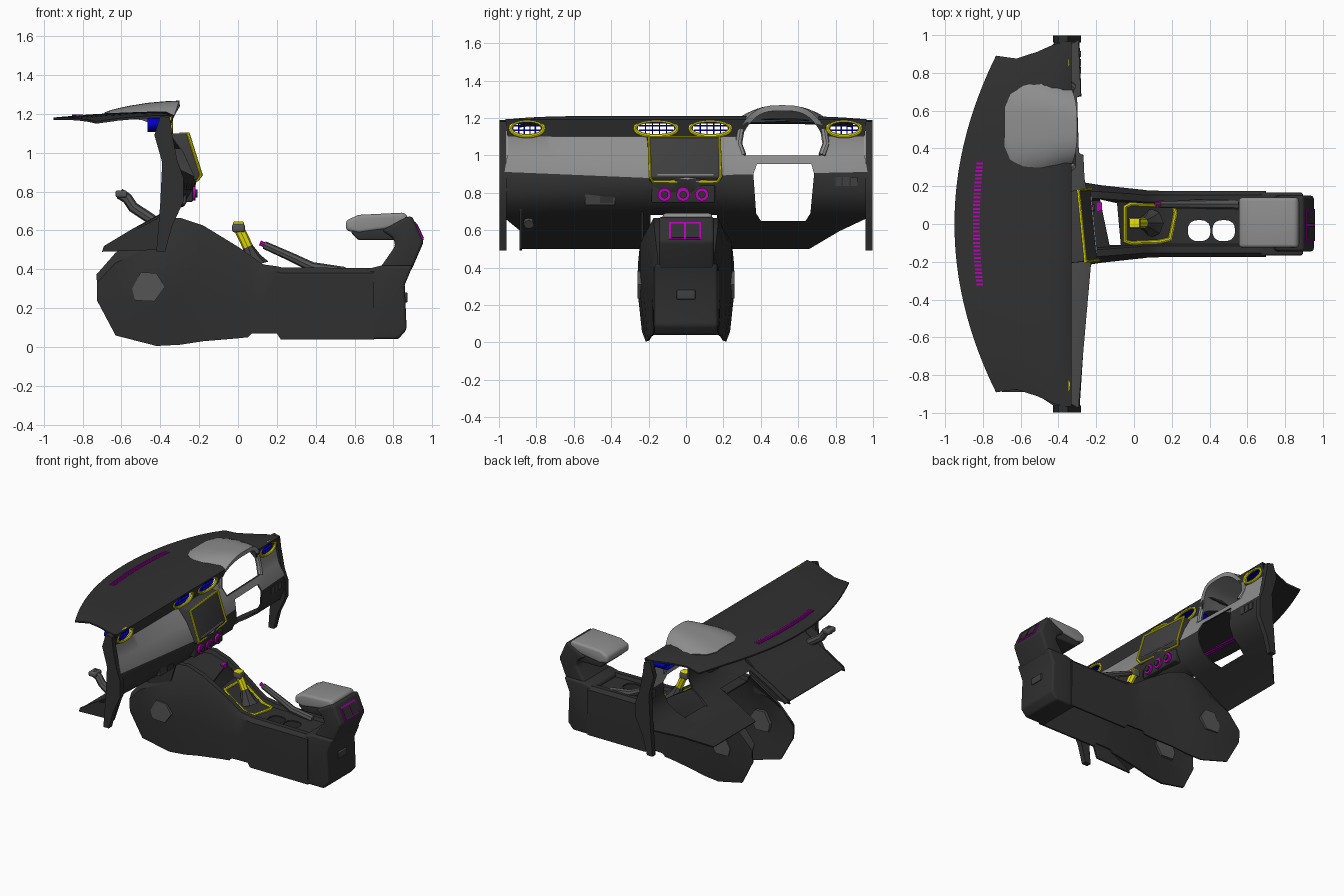
import bpy, bmesh, math

cube = bpy.data.objects.get("Cube")
if cube:
    bpy.data.objects.remove(cube, do_unlink=True)


def material(name, r, g, b):
    m = bpy.data.materials.new(name)
    m.use_nodes = True
    m.diffuse_color = (r, g, b, 1)
    bsdf = next(n for n in m.node_tree.nodes if n.type == "BSDF_PRINCIPLED")
    bsdf.inputs["Base Color"].default_value = (r, g, b, 1)
    return m


DARK = material("dark plastic", .03, .03, .03)
LIGHT = material("light grey trim", .27, .27, .27)
MID = material("mid grey", .09, .09, .09)
SCREEN = material("charcoal", .05, .05, .05)
YELLOW = material("yellow trim", .8, .75, 0)
BLUE = material("blue grille", 0, 0, .55)
MAGENTA = material("magenta accent", .5, 0, .5)
made = []


def register(name, me):
    ob = bpy.data.objects.new(name, me)
    bpy.context.collection.objects.link(ob)
    made.append(ob)
    return ob


def add(name, bm, *mats):
    bmesh.ops.recalc_face_normals(bm, faces=bm.faces)
    me = bpy.data.meshes.new(name)
    bm.to_mesh(me)
    bm.free()
    for m in mats:
        me.materials.append(m)
    return register(name, me)


def evaluated_mesh(ob):
    dg = bpy.context.evaluated_depsgraph_get()
    return bpy.data.meshes.new_from_object(ob.evaluated_get(dg))


def bake(ob):
    """Replace the mesh by its modified version."""
    me = evaluated_mesh(ob)
    ob.modifiers.clear()
    ob.data = me


def prism(name, pts, axis, a, b, mat, bevel=0):
    """Extrude a 2D outline along an axis from a to b."""
    place = {"x": lambda p, d: (d, *p), "y": lambda p, d: (p[0], d, p[1]),
             "z": lambda p, d: (*p, d)}[axis]
    bm = bmesh.new()
    lo, hi = [[bm.verts.new(place(p, d)) for p in pts] for d in (a, b)]
    bm.faces.new(lo)
    bm.faces.new(hi)
    for i in range(len(pts)):
        j = (i + 1) % len(pts)
        bm.faces.new((lo[i], lo[j], hi[j], hi[i]))
    ob = add(name, bm, mat)
    if bevel:
        m = ob.modifiers.new("bevel", "BEVEL")
        m.width, m.segments, m.limit_method = bevel, 4, "ANGLE"
        bake(ob)
    return ob


def box(name, x, y, z, mat, bevel=0):
    return prism(name, [(x[0], y[0]), (x[1], y[0]), (x[1], y[1]), (x[0], y[1])],
                 "z", z[0], z[1], mat, bevel)


def tube(name, pts, r, mat, closed=False, radii=None):
    cu = bpy.data.curves.new(name, "CURVE")
    cu.dimensions, cu.bevel_depth, cu.bevel_resolution = "3D", r, 2
    cu.use_fill_caps = True
    sp = cu.splines.new("POLY")
    sp.points.add(len(pts) - 1)
    for i, p in enumerate(pts):
        sp.points[i].co = (*p, 1)
        sp.points[i].radius = radii[i] if radii else 1
    sp.use_cyclic_u = closed
    path = bpy.data.objects.new(name + " path", cu)
    bpy.context.collection.objects.link(path)
    me = evaluated_mesh(path)
    bpy.data.objects.remove(path)
    me.materials.clear()
    me.materials.append(mat)
    return register(name, me)


def loft(name, rows, mats, rule=lambda i, j: 0, thick=.012):
    """Skin rows of points; rule gives the material, or None for no face."""
    bm = bmesh.new()
    grid = [[bm.verts.new(p) for p in row] for row in rows]
    for i in range(len(grid) - 1):
        for j in range(len(grid[0]) - 1):
            k = rule(i, j)
            if k is not None:
                f = bm.faces.new((grid[i][j], grid[i + 1][j], grid[i + 1][j + 1], grid[i][j + 1]))
                f.material_index = k
    bmesh.ops.delete(bm, geom=[v for v in bm.verts if not v.link_faces], context="VERTS")
    ob = add(name, bm, *mats)
    m = ob.modifiers.new("thickness", "SOLIDIFY")
    m.thickness, m.offset = thick, 0
    bake(ob)
    return ob


def cut(ob, cutters):
    for c in cutters:
        m = ob.modifiers.new("cut", "BOOLEAN")
        m.operation, m.object, m.solver = "DIFFERENCE", c, "EXACT"
        bpy.context.view_layer.update()
        bake(ob)
        made.remove(c)
        bpy.data.objects.remove(c)


def oval(cy, cz, w, h, n=24, power=.95):
    out = []
    for i in range(n):
        c, s = math.cos(math.tau * i / n), math.sin(math.tau * i / n)
        out.append((cy + w * math.copysign(abs(c) ** power, c),
                    cz + h * math.copysign(abs(s) ** power, s)))
    return out


# Dashboard skin: top sheet, vent strip, light band, knee panel curling under
# sheet: depth fraction, z, half width
SHEET = [(0, 1.175, .89), (.3, 1.19, .875), (.6, 1.2, .91), (.85, 1.205, .95), (1, 1.205, .965)]
# face: x, z, half width on passenger and driver side, centre bulge, centre drop
FACE = [(-.335, 1.19, .965, .965, 0, 0), (-.36, 1.10, .955, .955, 0, 0), (-.335, 1.0, .955, .955, .06, 0),
        (-.3, .91, .97, .97, .085, .04), (-.295, .81, .99, .99, .065, 0), (-.33, .73, .99, .99, .05, 0),
        (-.41, .67, .97, .97, 0, 0), (-.54, .6, .885, .82, 0, 0), (-.69, .505, .88, .66, 0, 0)]


def dash_row(t):
    front = -.95 + .22 * t * t
    row = [(front + (-.37 - front) * f, w * t, z - .02 * t ** 6) for f, z, w in SHEET]
    bulge = (1 - abs(t)) * (1 - .5 * min(1, max(0, 4 * t)))
    return row + [(x + b * bulge, (wd if t > 0 else wp) * t, z - d * bulge) for x, z, wp, wd, b, d in FACE]


dash = loft("dashboard", [dash_row(-1 + i / 20) for i in range(41)], (DARK, LIGHT),
            lambda i, j: 1 if j in (6, 7) else 0)
VENTS = [(-.85, .088), (-.16, .112), (.13, .108), (.845, .088)]
BINNACLE = [(.31, 1.0), (.72, 1.0), (.74, 1.05), (.72, 1.13), (.66, 1.22), (.37, 1.22),
            (.31, 1.13), (.29, 1.05)]
COLUMN = [(.4, .65), (.64, .65), (.665, .69), (.685, .9), (.67, .955), (.38, .955), (.36, .9), (.375, .69)]
cutters = [prism("vent_cutter", oval(y, 1.145, w, .041), "x", -.5, -.2, DARK) for y, w in VENTS]
cutters += [prism("binnacle_cutter", BINNACLE, "x", -.62, -.1, DARK),
            prism("column_cutter", COLUMN, "x", -.6, -.1, DARK),
            box("tunnel_cutter", (-.9, -.1), (-.19, .165), (.4, .68), DARK)]
cut(dash, cutters)

END = [(-.43, 1.09), (-.40, 1.19), (-.35, 1.18), (-.34, 1.1), (-.31, .95), (-.28, .87), (-.28, .75),
       (-.34, .62), (-.375, .49), (-.42, .49), (-.4, .74), (-.39, .95)]
UNDER = [(-.33, .74), (-.41, .68), (-.54, .61), (-.69, .52), (-.7, .49), (-.41, .5)]
for side, y in ((-1, .87), (1, .93)):
    prism("dash_end_cap", END, "y", side * .96, side * .998, DARK)
for y in (-.89, -.24):
    prism("glovebox_wall", UNDER, "y", y, y + .012, DARK)

# Instrument hood: x, half width, crown height, edge height
HOOD = [(-.68, .10, 1.194, 1.19), (-.64, .17, 1.208, 1.19), (-.56, .21, 1.226, 1.19),
        (-.46, .232, 1.242, 1.18), (-.37, .236, 1.25, 1.15), (-.3, .228, 1.253, 1.11)]
rows = []
for n, (x, w, top, edge) in enumerate(HOOD):
    vs = [-1 + i / 9 for i in range(19)]
    rows.append([(x - .012 * n * abs(v) ** 3, .515 + w * v, edge + (top - edge) * (1 - abs(v) ** 3.2))
                 for v in vs])
loft("instrument_hood", rows, (LIGHT,), thick=.03)
for s in (-1, 1):
    tube("hood_leg", [(-.36, .515 + s * .222, 1.14), (-.35, .515 + s * .234, 1.06),
                      (-.325, .515 + s * .212, 1.0)], .02, LIGHT)

# Air vents: trim ring, barrel and open grille
for y, w in VENTS:
    tube("vent_ring", [(-.346, *p) for p in oval(y, 1.145, w, .042)], .011, YELLOW, True)
    inner = oval(y, 1.145, w - .012, .036)
    loft("vent_barrel", [[(x, *p) for p in inner + inner[:1]] for x in (-.465, -.36)], (BLUE,), thick=.004)
    for z in (1.131, 1.155):
        box("vent_slat", (-.40, -.355), (y - w * .82, y + w * .82), (z, z + .006), BLUE)
    for k in (-.5, -.17, .17, .5):
        box("vent_fin", (-.44, -.37), (y + k * w - .003, y + k * w + .003), (1.112, 1.178), BLUE)

# Windscreen defroster: slots in the top sheet
for i in range(33):
    y = -.32 + i * .02
    x = -.835 + .18 * y * y
    box("defroster_slot", (x - .018, x + .018), (y - .005, y + .005), (1.172, 1.196), MAGENTA)


# Centre screen, turned towards the driver
def turn(ob):
    ob.rotation_euler.z, ob.location = .1, (-.008, .027, 0)


turn(prism("screen_body", [(-.37, 1.1), (-.272, 1.1), (-.205, .885), (-.225, .86), (-.36, .86)],
           "y", -.2, .18, SCREEN, .006))
turn(tube("screen_trim", [(-.27, -.2, 1.098), (-.202, -.2, .885), (-.222, -.185, .86), (-.222, .165, .86),
                          (-.202, .18, .885), (-.27, .18, 1.098)], .009, YELLOW, True))
turn(box("screen_slot", (-.24, -.203), (-.16, .14), (.893, .901), LIGHT))
box("control_panel", (-.29, -.232), (-.185, .155), (.745, .84), DARK, .01)
for y in (-.115, -.015, .085):
    prism("knob_ring", oval(y, .79, .036, .036, 20, 1), "x", -.25, -.218, MAGENTA)
    prism("knob", oval(y, .79, .02, .02, 20, 1), "x", -.25, -.208, DARK)

# Small panel fittings
box("glovebox_handle", (-.3, -.268), (-.54, -.38), (.735, .79), SCREEN)
box("glovebox_latch", (-.3, -.264), (-.46, -.39), (.745, .78), DARK)
for y in (.815, .857, .9):
    box("switch", (-.31, -.281), (y - .017, y + .017), (.835, .885), SCREEN)
tube("support_arm", [(-.61, -.84, .79), (-.57, -.84, .765), (-.54, -.84, .72), (-.45, -.84, .66),
                     (-.41, -.84, .63)], .028, MID)
box("support_pad", (-.63, -.57), (-.88, -.80), (.77, .805), MID, .01)

# Centre console shell: x, bottom, crease, top, half widths bottom, crease, top
CONSOLE = [(-.725, .24, .33, .37, .24, .245, .22), (-.63, .06, .43, .48, .23, .25, .21),
           (-.42, .006, .53, .65, .21, .24, .17), (-.3, .012, .54, .66, .2, .22, .17),
           (-.18, .03, .5, .62, .19, .2, .168), (0, .045, .42, .51, .17, .18, .155),
           (.05, .05, .41, .475, .17, .175, .15), (.07, .07, .4, .46, .17, .172, .15),
           (.13, .07, .39, .42, .165, .17, .15), (.2, .07, .385, .41, .165, .17, .15),
           (.22, .04, .38, .405, .165, .17, .15), (.7, .04, .38, .4, .165, .17, .15)]
rows = []
for x, zb, zc, zt, wb, wc, wt in CONSOLE:
    half = [(wb, zb), (wc, (zb + zc) / 2), (wc, zc), (wt, zt), (wt - .03, zt), (wt - .04, zt - .025)]
    rows.append([(x, -w, z) for w, z in half] + [(x, w, z) for w, z in reversed(half)])
console = loft("centre_console", rows, (DARK,), lambda i, j: None if i < 2 and 3 <= j <= 7 else 0)
cut(console, [prism("tray_cutter", [(-.18, .13), (-.09, .11), (-.07, -.11), (-.13, -.11)],
                    "z", .45, .8, DARK)] +
    [prism("cup_cutter", oval(x, -.035, .06, .056, 20, .8), "z", .3, .5, DARK) for x in (.345, .475)])
box("tray_socket", (-.195, -.17), (.07, .115), (.58, .61), MAGENTA)
PATCH = [(-.545, .3), (-.5, .385), (-.42, .38), (-.375, .31), (-.43, .235), (-.53, .24)]
for s in (-1, 1):
    prism("side_patch", PATCH, "y", s * .215, s * .258, MID)

# Rear end, narrower post and armrest
prism("console_rear", [(.66, .4), (.74, .42), (.9, .42), (.858, .32), (.868, .09), (.825, .04), (.66, .04)],
      "y", -.168, .168, DARK, .015)
prism("rear_post", [(.71, .39), (.74, .42), (.81, .52), (.8, .56), (.74, .6), (.86, .665), (.895, .675),
                    (.955, .54), (.89, .39)], "y", -.145, .15, DARK, .02)
prism("armrest_base", [(.58, .59), (.62, .55), (.84, .55), (.88, .61), (.6, .61)], "y", -.12, .13, DARK, .01)
prism("armrest_cushion", [(.555, .6), (.555, .65), (.62, .68), (.86, .692), (.878, .66), (.86, .62), (.62, .585)],
      "y", -.125, .14, LIGHT, .025)
prism("rear_vent_frame", [(.914, .644), (.957, .553), (.945, .545), (.9, .63)], "y", -.09, .08, MAGENTA)
for y in (-.081, .001):
    prism("rear_vent", [(.922, .635), (.957, .561), (.946, .555), (.91, .62)], "y", y, y + .071, DARK)
box("rear_hook", (.85, .872), (-.05, .05), (.23, .28), SCREEN, .005)

# Gear lever and parking brake
tube("shifter_trim", [(-.05, -.09, .517), (-.05, .09, .517), (-.02, .105, .5), (.07, .103, .437),
                      (.13, .1, .4), (.21, .095, .388), (.22, .06, .388), (.19, -.08, .391),
                      (.13, -.095, .4), (.07, -.097, .437), (-.02, -.1, .5)], .012, YELLOW, True)
tube("shifter_boot", [(.08, .005, .42), (.07, .005, .46), (.05, .005, .52)], .08, SCREEN, False, (1, .6, .3))
tube("shifter_stem", [(.05, .005, .515), (.03, .005, .56), (.01, .005, .6)], .027, YELLOW)
box("shifter_knob", (-.03, .035), (-.025, .035), (.59, .635), MID, .012)
box("shifter_cap", (-.025, .03), (-.02, .03), (.628, .645), YELLOW, .006)
tube("brake_lever", [(.55, .105, .385), (.38, .105, .412), (.28, .105, .46), (.135, .105, .525)],
     .027, MID, False, (1, .95, .85, .75))
tube("brake_button", [(.14, .105, .524), (.113, .105, .536)], .013, MAGENTA)

bpy.ops.object.select_all(action="DESELECT")
for ob in made:
    ob.select_set(True)
bpy.context.view_layer.objects.active = made[0]
bpy.ops.object.shade_smooth_by_angle(angle=math.radians(35))
